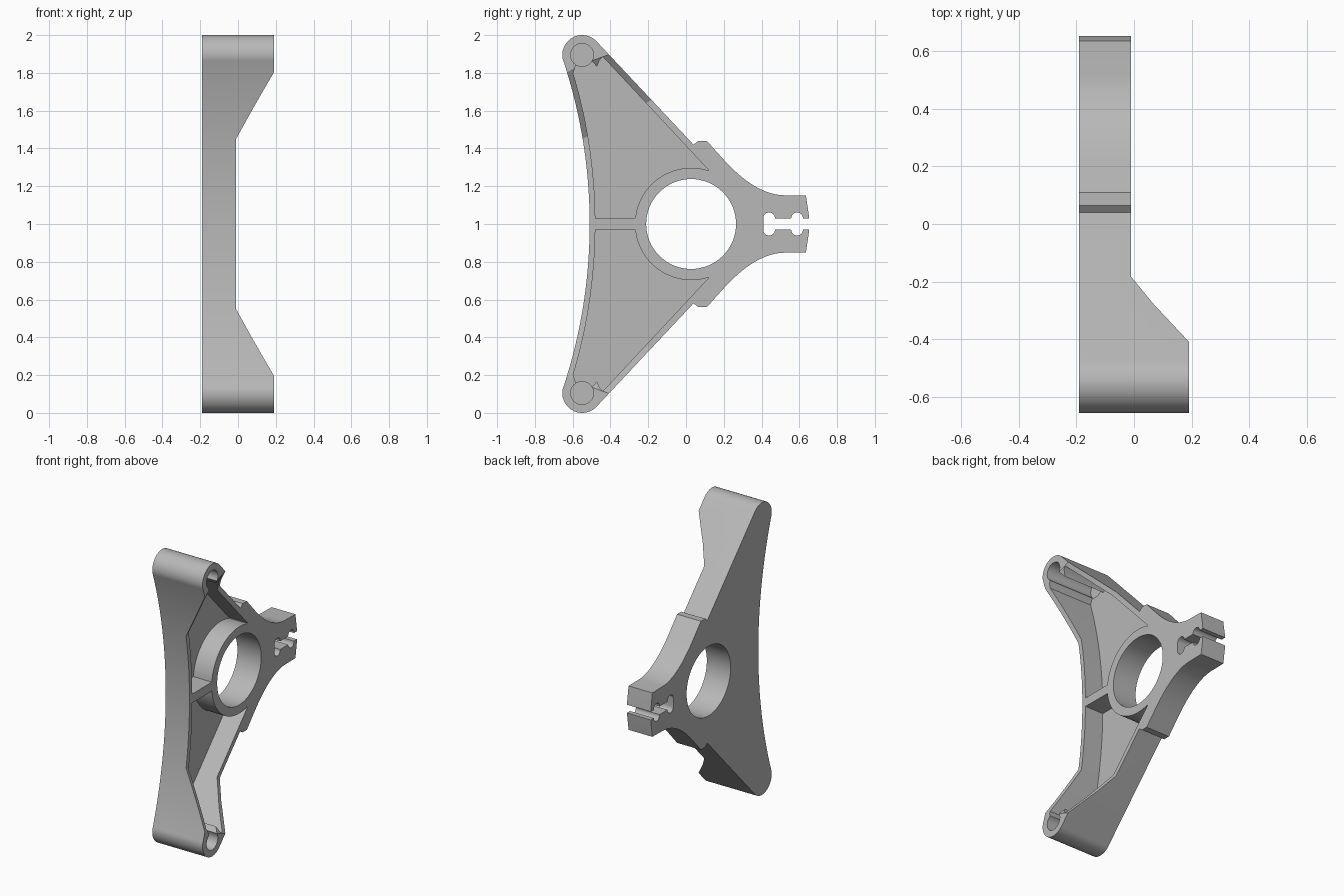
import bpy, bmesh
from math import sin, cos, radians, atan2, degrees

old = bpy.data.objects.get("Cube")
if old:
    bpy.data.objects.remove(old, do_unlink=True)

BACK, MID, FACE = -0.19, -0.01, 0.19      # x levels of the casting
FLOOR = -0.15                             # pocket floor
BOSS = (-0.55, 1.895)
BORE = (0.027, 1.0)
SWEEP = (-3.26, 1.0)                      # centre of the long concave front edge
TILT = degrees(atan2(BOSS[1] - SWEEP[1], BOSS[0] - SWEEP[0]))

grey = bpy.data.materials.new("cast grey")
grey.use_nodes = True
grey.diffuse_color = (0.48, 0.48, 0.48, 1)
grey.node_tree.nodes["Principled BSDF"].inputs["Base Color"].default_value = (0.48, 0.48, 0.48, 1)


def arc(centre, r, a0, a1, n):
    angles = [radians(a0 + (a1 - a0) * i / n) for i in range(n + 1)]
    return [(centre[0] + r * cos(a), centre[1] + r * sin(a)) for a in angles]


def bend(p, q, s, n=12):
    ts = [i / n for i in range(n + 1)]
    return [tuple((1 - t) ** 2 * p[k] + 2 * t * (1 - t) * q[k] + t * t * s[k] for k in (0, 1)) for t in ts]


def flip(points):
    return [(y, 2 - z) for y, z in reversed(points)]


def make(name, bm):
    bmesh.ops.recalc_face_normals(bm, faces=bm.faces[:])
    mesh = bpy.data.meshes.new(name)
    bm.to_mesh(mesh)
    bm.free()
    mesh.materials.append(grey)
    ob = bpy.data.objects.new(name, mesh)
    bpy.context.collection.objects.link(ob)
    return ob


def prism(name, points, x0, x1):
    bm = bmesh.new()
    face = bm.faces.new([bm.verts.new((x0, y, z)) for y, z in points])
    new = bmesh.ops.extrude_face_region(bm, geom=[face])["geom"]
    bmesh.ops.translate(bm, vec=(x1 - x0, 0, 0), verts=[v for v in new if isinstance(v, bmesh.types.BMVert)])
    return make(name, bm)


def cut(body, cutter):
    cutter.hide_render = True
    mod = body.modifiers.new(cutter.name, 'BOOLEAN')
    mod.operation, mod.solver, mod.object = 'DIFFERENCE', 'EXACT', cutter
    bpy.context.view_layer.objects.active = body
    bpy.ops.object.modifier_apply(modifier=mod.name)
    bpy.data.objects.remove(cutter, do_unlink=True)


# Outer silhouette: swept front edge, corner boss, straight back edge, clamp neck
upper = arc(SWEEP, 2.75, 0, TILT, 20)[1:]
upper += arc(BOSS, 0.105, 180 + TILT, 43.7, 20)[1:]
upper += [(0.04, 1.42), (0.065, 1.44), (0.11, 1.44)]
upper += bend((0.2, 1.34), (0.368, 1.155), (0.52, 1.152))
upper += [(0.635, 1.15), (0.65, 1.05)]
bracket = prism("bracket", [(-0.51, 1.0)] + upper + [(0.655, 1.0)] + flip(upper), BACK, FACE)

# Lowered middle with ramps up to both corner bosses
bm = bmesh.new()
ramp = [(MID, -0.7, 1.364), (MID, -0.1, 1.704), (MID, 1, 2.1),
        (0.25, -0.7, 1.883), (0.25, -0.1, 2.06), (0.25, 1, 2.2)]
for x, y, z in ramp:
    bm.verts.new((x, y, z))
    bm.verts.new((x, y, 2 - z))
bmesh.ops.convex_hull(bm, input=bm.verts[:])
cut(bracket, make("ramp cutter", bm))

# Pockets between the rim, centre rib, bore ring and bosses
pocket = arc(SWEEP, 2.78, 0.62, 16.7, 16)
pocket += [(-0.583, 1.84), (-0.56, 1.875), (-0.51, 1.875), (-0.488, 1.853),
           (-0.472, 1.832), (-0.456, 1.87), (-0.44, 1.885), (0.12, 1.285)]
pocket += arc(BORE, 0.297, 72, 174, 24)
hole = arc(BOSS, 0.061, 0, 345, 23)
for shape in (lambda p: p, flip):
    cut(bracket, prism("pocket cutter", shape(pocket), FLOOR, 0.3))
    cut(bracket, prism("boss hole cutter", shape(hole), FLOOR - 0.012, 0.3))

# Central bore
cut(bracket, prism("bore cutter", arc(BORE, 0.238, 0, 354.375, 63), -0.3, 0.3))

# Clamp slot with two rounded reliefs
for y in (0.44, 0.588):
    relief = arc((y, 1.03), 0.031, 0, 180, 12) + arc((y, 0.97), 0.031, 180, 360, 12)
    cut(bracket, prism("relief cutter", relief, -0.3, 0.3))
cut(bracket, prism("slot cutter", [(0.44, 0.972), (0.8, 0.972), (0.8, 1.028), (0.44, 1.028)], -0.3, 0.3))

# Smooth round walls, sharp corners
bpy.ops.object.select_all(action='DESELECT')
bracket.select_set(True)
bpy.context.view_layer.objects.active = bracket
bpy.ops.object.shade_smooth_by_angle(angle=radians(25))
